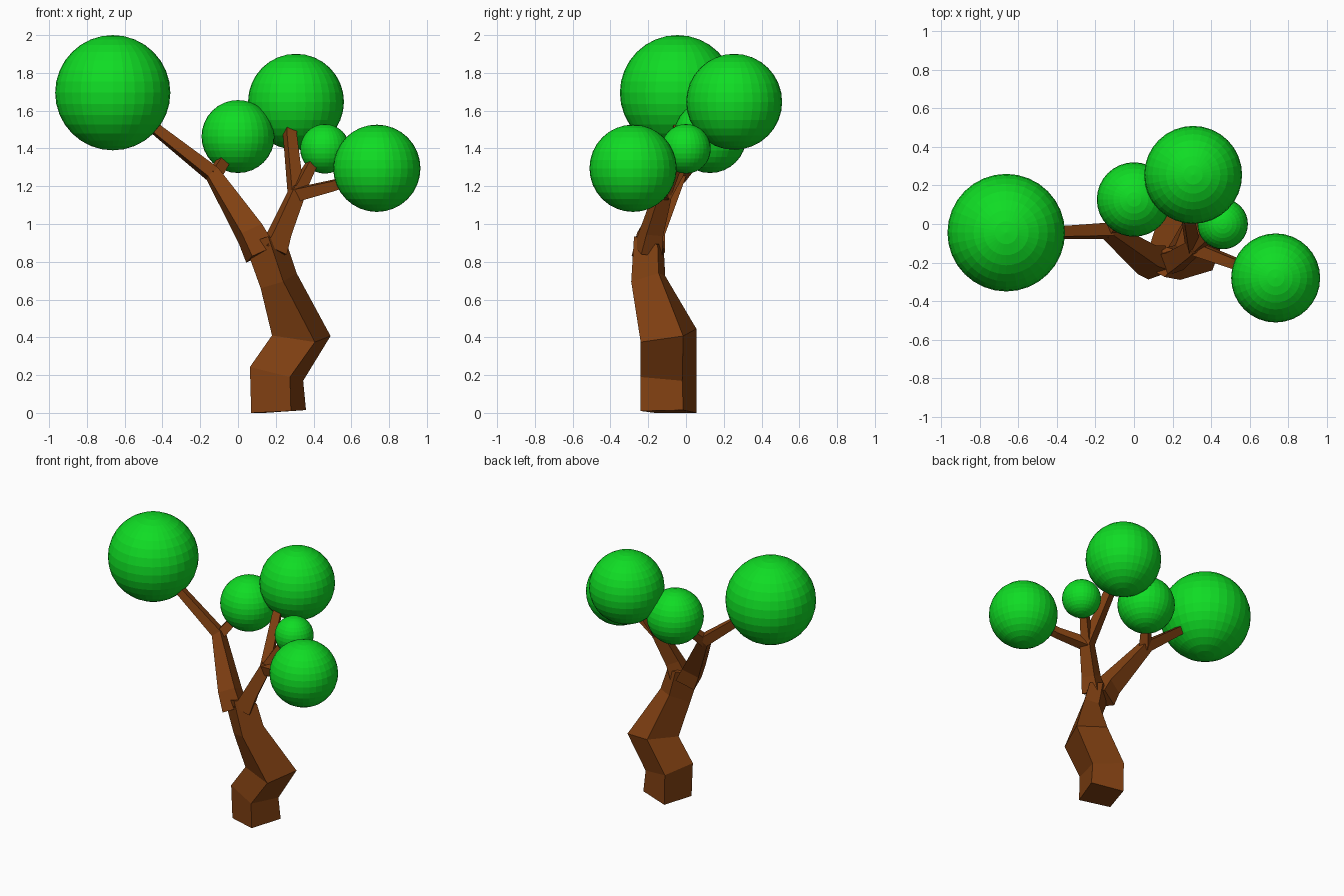
import bpy, bmesh
from mathutils import Vector

if "Cube" in bpy.data.objects:
    bpy.data.objects.remove(bpy.data.objects["Cube"])


def material(name, color):
    m = bpy.data.materials.new(name)
    m.diffuse_color = color
    m.use_nodes = True
    m.node_tree.nodes["Principled BSDF"].inputs["Base Color"].default_value = m.diffuse_color
    return m


BARK = material("bark", (0.22, 0.052, 0.006, 1))
LEAF = material("leaf", (0.005, 0.72, 0.018, 1))


def loft(name, rings):
    """Capped, flat-shaded skin over rings of four corners."""
    bm = bmesh.new()
    rows = [[bm.verts.new(p) for p in ring] for ring in rings]
    for a, b in zip(rows, rows[1:]):
        for i in range(4):
            j = (i + 1) % 4
            bm.faces.new((a[i], a[j], b[j], b[i]))
    bm.faces.new(rows[0][::-1])
    bm.faces.new(rows[-1])
    bmesh.ops.recalc_face_normals(bm, faces=bm.faces)
    mesh = bpy.data.meshes.new(name)
    bm.to_mesh(mesh)
    bm.free()
    mesh.materials.append(BARK)
    ob = bpy.data.objects.new(name, mesh)
    bpy.context.collection.objects.link(ob)


def branch(name, path):
    """Square tapering limb; path holds (x, y, z, half width)."""
    pts = [Vector(p[:3]) for p in path]
    rings = []
    for i, c in enumerate(pts):
        d = (pts[min(i + 1, len(pts) - 1)] - pts[max(i - 1, 0)]).normalized()
        u = d.cross(Vector((-0.34, 0.94, 0))).normalized()
        v = d.cross(u)
        w = path[i][3]
        rings.append([c + (u * s + v * t) * w
                      for s, t in ((1, 1), (-1, 1), (-1, -1), (1, -1))])
    loft(name, rings)


# Crooked trunk: front right, back right, back left, front left corners
loft("trunk", [
    [(.28, -.24, .01), (.36, -.015, .015), (.14, .055, 0), (.07, -.165, 0)],
    [(.275, -.24, .19), (.345, -.02, .17), (.135, .055, .22), (.063, -.17, .243)],
    [(.407, -.24, .375), (.49, -.015, .407), (.28, .055, .445), (.18, -.17, .41)],
    [(.24, -.29, .695), (.31, -.145, .74), (.215, -.11, .725), (.12, -.22, .66)],
    [(.16, -.275, .935), (.26, -.15, .89), (.17, -.12, .91), (.037, -.21, .89)],
])

# Main limbs
branch("left_limb", [(.12, -.2, .84, .07), (.065, -.185, .95, .062),
                     (-.135, -.035, 1.265, .036), (-.42, -.045, 1.49, .027),
                     (-.58, -.047, 1.63, .026)])
branch("right_limb", [(.185, -.2, .86, .06), (.225, -.18, .96, .048),
                      (.305, -.125, 1.15, .038), (.32, -.115, 1.19, .032)])

# Twigs reaching into the foliage
branch("left_twig", [(-.13, -.04, 1.25, .032), (-.08, .03, 1.33, .028),
                     (-.03, .09, 1.42, .026)])
branch("back_twig", [(.308, -.12, 1.15, .034), (.275, .06, 1.47, .028),
                     (.275, .13, 1.58, .028)])
branch("middle_twig", [(.31, -.12, 1.16, .032), (.38, -.06, 1.3, .026),
                       (.44, -.01, 1.38, .024)])
branch("right_twig", [(.31, -.125, 1.155, .034), (.51, -.2, 1.205, .027),
                      (.66, -.25, 1.26, .026)])

# Foliage balls
for name, loc, r in [
    ("left_foliage", (-.663, -.045, 1.695), .305),
    ("inner_foliage", (0, .127, 1.463), .193),
    ("back_foliage", (.307, .255, 1.647), .254),
    ("small_foliage", (.46, 0, 1.398), .131),
    ("right_foliage", (.735, -.28, 1.295), .231),
]:
    bpy.ops.mesh.primitive_uv_sphere_add(segments=32, ring_count=16, radius=r, location=loc)
    bpy.context.object.name = name
    bpy.context.object.data.materials.append(LEAF)
